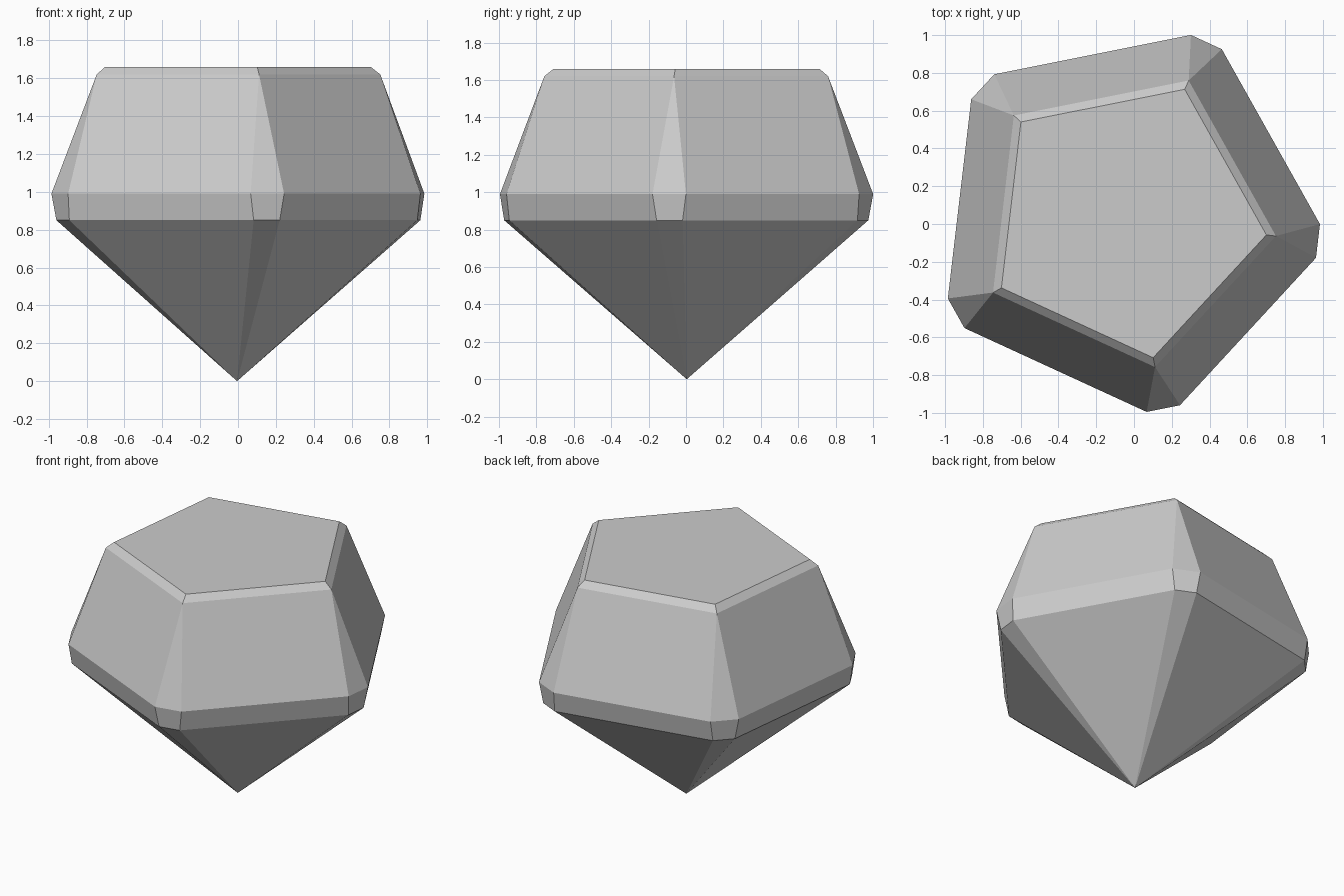
import bpy, bmesh
from math import cos, sin, radians

default = bpy.data.objects.get("Cube")
if default:
    bpy.data.objects.remove(default, do_unlink=True)

SIDES = 5
TURN = radians(-6.7)
CX, CY = -0.046, 0.03      # centre of the pentagon outline


def material(name, rgb):
    mat = bpy.data.materials.new(name)
    mat.use_nodes = True
    mat.diffuse_color = (*rgb, 1)
    mat.node_tree.nodes["Principled BSDF"].inputs["Base Color"].default_value = (*rgb, 1)
    return mat


def ring(bm, radius, z, cut=0.0):
    """Pentagon ring; a cut splits each corner into a pair of points."""
    verts = []
    for i in range(SIDES):
        a = TURN + radians(360 / SIDES) * i
        for side in ((-1, 1) if cut else (0,)):
            verts.append(bm.verts.new((
                CX + radius * cos(a) - side * cut * sin(a),
                CY + radius * sin(a) + side * cut * cos(a), z)))
    return verts


bm = bmesh.new()
tip = bm.verts.new((-0.005, 0.004, 0))
lower = ring(bm, 1.008, 0.85, 0.07)
girdle = ring(bm, 1.027, 0.99, 0.09)
shoulder = ring(bm, 0.803, 1.62)
table = ring(bm, 0.752, 1.66)

# Pavilion facets down to the tip, and the girdle band
n = len(lower)
for i in range(n):
    j = (i + 1) % n
    bm.faces.new((tip, lower[j], lower[i]))
    bm.faces.new((lower[i], lower[j], girdle[j], girdle[i]))

# Crown facets, corner triangles and the narrow bevel round the table
for i in range(SIDES):
    j = (i + 1) % SIDES
    bm.faces.new((girdle[2 * i], girdle[2 * i + 1], shoulder[i]))
    bm.faces.new((girdle[2 * i + 1], girdle[2 * j], shoulder[j], shoulder[i]))
    bm.faces.new((shoulder[i], shoulder[j], table[j], table[i]))
bm.faces.new(table)

bmesh.ops.recalc_face_normals(bm, faces=bm.faces)
mesh = bpy.data.meshes.new("gem")
bm.to_mesh(mesh)
bm.free()
mesh.materials.append(material("pale grey", (0.6, 0.6, 0.6)))
gem = bpy.data.objects.new("gem", mesh)
bpy.context.collection.objects.link(gem)
